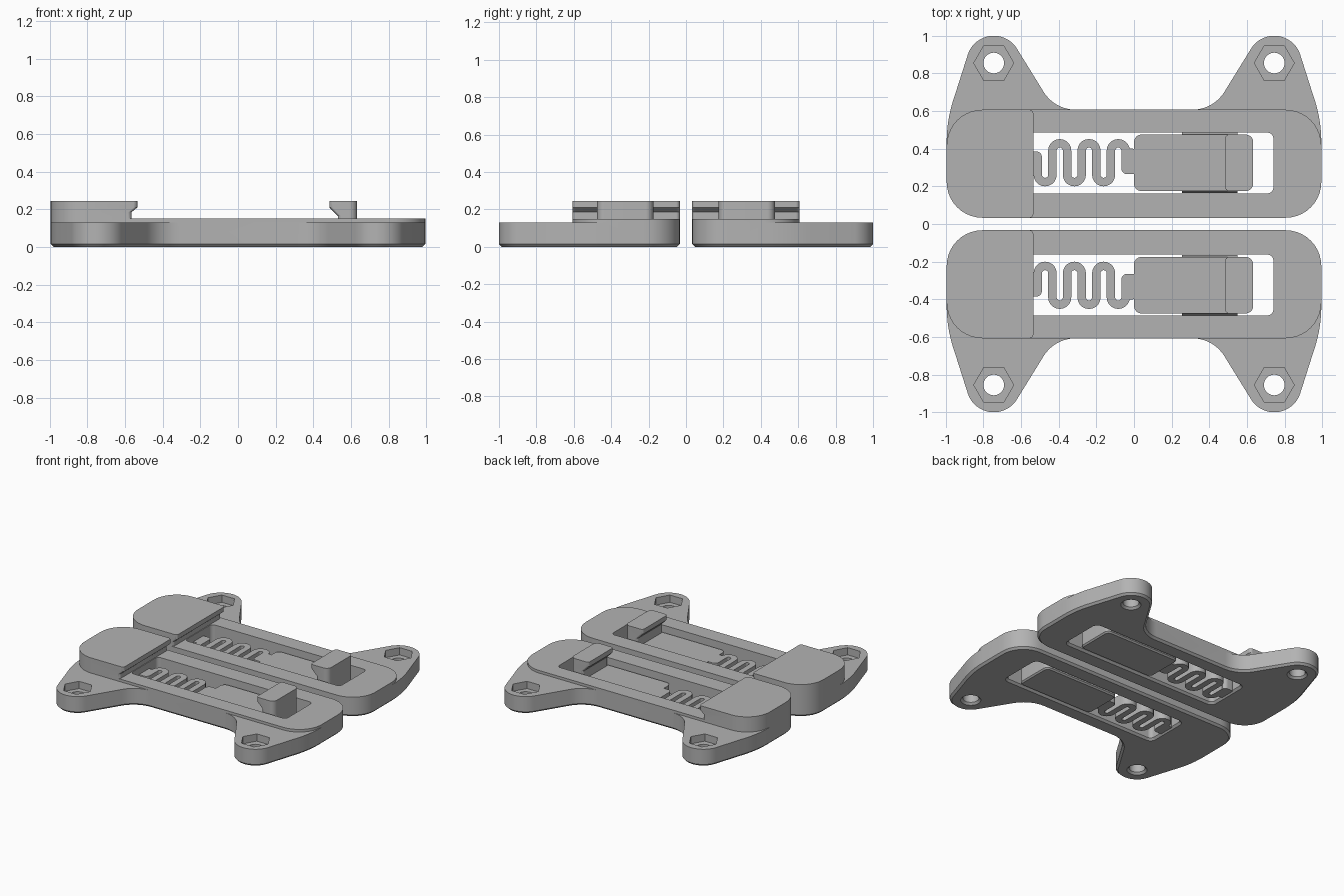
import bpy
import bmesh
from math import cos, sin, pi, radians

default = bpy.data.objects.get("Cube")
if default:
    bpy.data.objects.remove(default, do_unlink=True)

grey = bpy.data.materials.new("plastic grey")
grey.use_nodes = True
colour = (0.45, 0.45, 0.45, 1)
grey.diffuse_color = colour
grey.node_tree.nodes["Principled BSDF"].inputs["Base Color"].default_value = colour


def arc(cx, cy, r, start, end, steps=10):
    angles = [radians(start + (end - start) * i / steps) for i in range(steps + 1)]
    return [(cx + r * cos(a), cy + r * sin(a)) for a in angles]


def rounded_box(x0, x1, y0, y1, left, right=None):
    """Counter-clockwise rectangle with its own corner radius at each end."""
    right = left if right is None else right
    return (arc(x0 + left, y0 + left, left, 180, 270)
            + arc(x1 - right, y0 + right, right, 270, 360)
            + arc(x1 - right, y1 - right, right, 0, 90)
            + arc(x0 + left, y1 - left, left, 90, 180))


def rectangle(x0, x1, y0, y1):
    return [(x0, y0), (x1, y0), (x1, y1), (x0, y1)]


def circle(cx, cy, r, sides):
    return [(cx + r * cos(2 * pi * i / sides), cy + r * sin(2 * pi * i / sides))
            for i in range(sides)]


def inset(points, amount):
    """Move a counter-clockwise outline inward."""
    result = []
    for i, (x, y) in enumerate(points):
        px, py = points[i - 1]
        nx, ny = points[(i + 1) % len(points)]
        dx, dy = nx - px, ny - py
        length = (dx * dx + dy * dy) ** 0.5
        result.append((x - dy / length * amount, y + dx / length * amount))
    return result


def loft(name, *levels):
    """Solid through matching outlines, each given as (height, points)."""
    bm = bmesh.new()
    rings = [[bm.verts.new((x, y, z)) for x, y in pts] for z, pts in levels]
    count = len(rings[0])
    bm.faces.new(rings[0][::-1])
    bm.faces.new(rings[-1])
    for low, high in zip(rings, rings[1:]):
        for i in range(count):
            j = (i + 1) % count
            bm.faces.new((low[i], low[j], high[j], high[i]))
    mesh = bpy.data.meshes.new(name)
    bm.to_mesh(mesh)
    bm.free()
    mesh.materials.append(grey)
    obj = bpy.data.objects.new(name, mesh)
    bpy.context.collection.objects.link(obj)
    return obj


def combine(target, other, operation):
    mod = target.modifiers.new("combine", 'BOOLEAN')
    mod.operation, mod.solver, mod.object = operation, 'EXACT', other
    graph = bpy.context.evaluated_depsgraph_get()
    target.data = bpy.data.meshes.new_from_object(target.evaluated_get(graph))
    target.modifiers.clear()
    bpy.data.objects.remove(other, do_unlink=True)


def finish(obj):
    """Smooth the curves, keep the edges, and mirror to the second clamp."""
    obj.data.shade_smooth()
    obj.data.set_sharp_from_angle(angle=radians(25))
    mirror = obj.modifiers.new("second clamp", 'MIRROR')
    mirror.use_axis = (False, True, False)
    mirror.use_mirror_merge = False


# Main dimensions
SIDE, NEAR, FAR, CORNER = 0.995, 0.033, 0.607, 0.19
EAR_X, EAR_Y = 0.745, 0.855
PLATE_TOP, RAIL_TOP, TOP, SLIDE_TOP = 0.13, 0.15, 0.245, 0.1
MID = 0.325

# Base plate with two mounting ears
half = (arc(SIDE - CORNER, NEAR + CORNER, CORNER, 270, 360)
        + arc(SIDE - 0.73, 0.435, 0.73, 0, 19)
        + arc(EAR_X, EAR_Y, 0.145, 19, 149, 20)
        + arc(0.31, FAR + 0.2, 0.2, 329, 270))
outline = half + [(-x, y) for x, y in reversed(half)]
base = loft("clamp_base", (0, inset(outline, 0.015)), (0.015, outline), (PLATE_TOP, outline))

# Raised rail frame and fixed jaw with undercut lip
rail = rounded_box(-SIDE, SIDE, NEAR, FAR, CORNER)
combine(base, loft("rail", (PLATE_TOP, rail), (RAIL_TOP, rail)), 'UNION')


def jaw_outline(x1):
    return rounded_box(-SIDE, x1, NEAR, FAR, CORNER, 0.02)


jaw = loft("fixed_jaw", (RAIL_TOP, jaw_outline(-0.565)), (0.185, jaw_outline(-0.565)),
           (0.21, jaw_outline(-0.535)), (TOP, jaw_outline(-0.535)))
combine(base, jaw, 'UNION')

# Slot, screw holes and nut pockets
slot = rounded_box(-0.56, 0.74, 0.163, 0.485, 0.03)
combine(base, loft("slot_cutter", (-0.01, inset(slot, -0.025)), (0.015, slot), (0.18, slot)),
        'DIFFERENCE')
for side in (-1, 1):
    hole = circle(side * EAR_X, EAR_Y, 0.055, 32)
    combine(base, loft("hole_cutter", (-0.01, inset(hole, -0.025)), (0.015, hole), (0.2, hole)),
            'DIFFERENCE')
    nut = circle(side * EAR_X, EAR_Y, 0.106, 6)
    combine(base, loft("nut_cutter", (0.075, nut), (0.2, nut)), 'DIFFERENCE')
finish(base)

# Sliding block with side ribs
slide = rounded_box(0, 0.633, 0.175, 0.475, 0.04)
finish(loft("slider", (0, inset(slide, 0.01)), (0.01, slide), (SLIDE_TOP, slide)))
for name, y, out in (("near_rib", 0.175, -0.01), ("far_rib", 0.475, 0.01)):
    def rib(reach):
        ys = sorted((y - out, y + reach))
        return rectangle(0.255, 0.55, *ys)
    finish(loft(name, (0.03, rib(0)), (0.05, rib(out)), (0.06, rib(out)), (0.08, rib(0))))


# Moving jaw hook
def hook_outline(x0):
    return rounded_box(x0, 0.633, 0.175, 0.475, 0.02, 0.04)


finish(loft("moving_jaw", (SLIDE_TOP - 0.02, hook_outline(0.53)), (0.165, hook_outline(0.53)),
            (0.21, hook_outline(0.485)), (TOP, hook_outline(0.485))))

# Serpentine spring
PITCH, WIDTH, LOW, HIGH = 0.0777, 0.045, 0.2615, 0.39
START = -0.511
path = [(START, 0.36)]
for i in range(6):
    cx = START + PITCH * (i + 0.5)
    path += arc(cx, LOW, PITCH / 2, 180, 360) if i % 2 == 0 else arc(cx, HIGH, PITCH / 2, 180, 0)
path.append((START + PITCH * 6, 0.3))
left, right = [], []
for i, (x, y) in enumerate(path):
    ax, ay = path[max(i - 1, 0)]
    bx, by = path[min(i + 1, len(path) - 1)]
    dx, dy = bx - ax, by - ay
    length = (dx * dx + dy * dy) ** 0.5
    ox, oy = -dy / length * WIDTH / 2, dx / length * WIDTH / 2
    left.append((x + ox, y + oy))
    right.append((x - ox, y - oy))
ribbon = right + left[::-1]
finish(loft("spring", (0.01, ribbon), (SLIDE_TOP, ribbon)))

# Blocks tying the spring to the frame and the slider
for name, x0, x1, y0, y1 in (("spring_anchor", -0.58, -0.489, 0.265, 0.385),
                             ("spring_link", -0.067, 0.02, 0.265, 0.4)):
    block = rounded_box(x0, x1, y0, y1, 0.03)
    finish(loft(name, (0.01, block), (SLIDE_TOP, block)))
